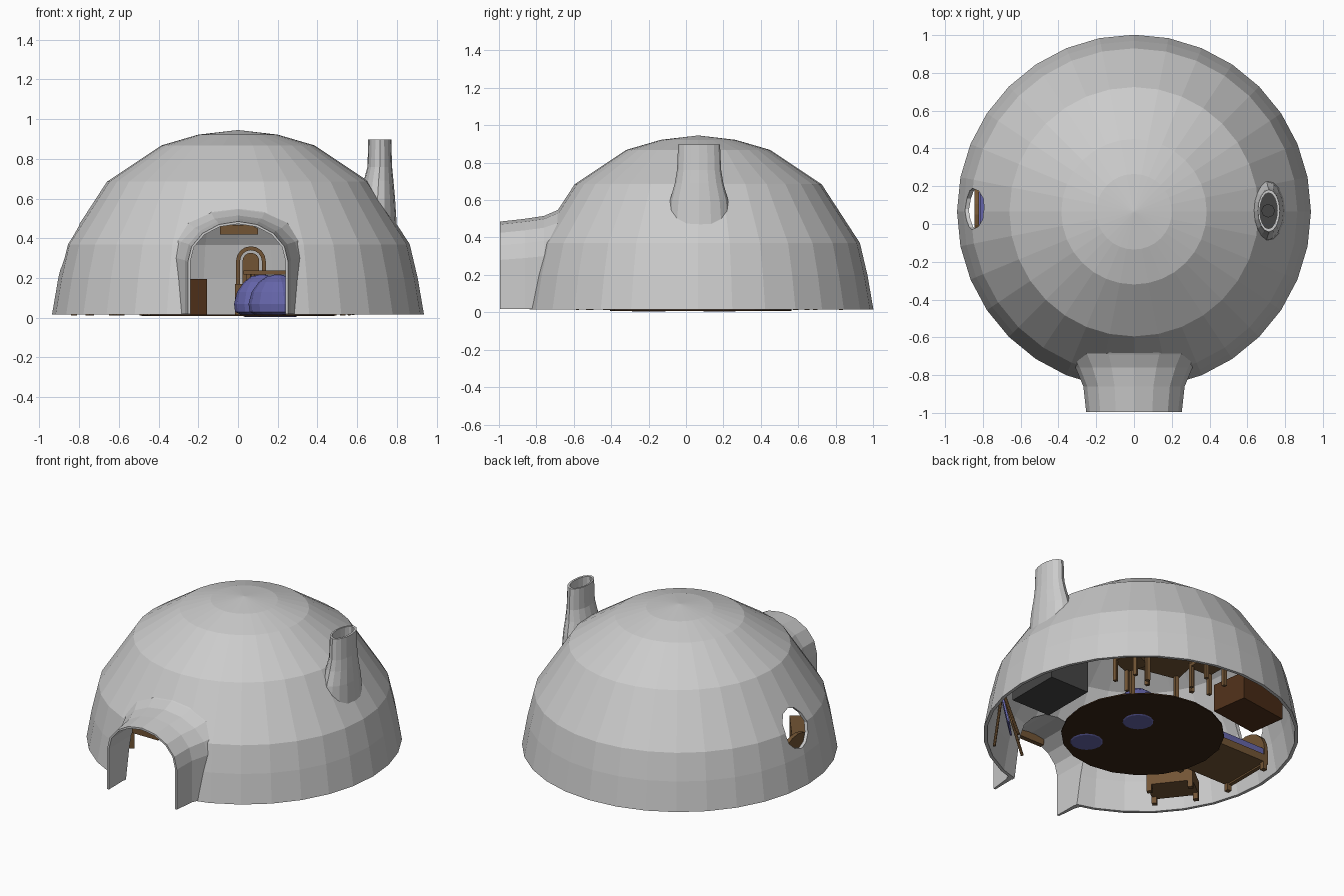
import bpy, bmesh
from math import sin, cos, pi, radians
from mathutils import Matrix, Vector

if "Cube" in bpy.data.objects:
    bpy.data.objects.remove(bpy.data.objects["Cube"])


def material(name, rgb):
    m = bpy.data.materials.new(name)
    m.diffuse_color = (*rgb, 1)
    m.use_nodes = True
    m.node_tree.nodes["Principled BSDF"].inputs["Base Color"].default_value = m.diffuse_color
    return m


WOOD = material("wood", (0.17, 0.09, 0.035))
DARK = material("dark_wood", (0.08, 0.03, 0.01))
RUG = material("rug_brown", (0.04, 0.018, 0.007))
BLUE = material("blue_fabric", (0.13, 0.13, 0.40))
IRON = material("iron", (0.06, 0.06, 0.06))


def finish(name, bm, mat=None):
    bmesh.ops.recalc_face_normals(bm, faces=bm.faces)
    me = bpy.data.meshes.new(name)
    bm.to_mesh(me)
    bm.free()
    ob = bpy.data.objects.new(name, me)
    bpy.context.collection.objects.link(ob)
    if mat:
        me.materials.append(mat)
    return ob


def loft(name, rings, mat=None):
    """Skin a list of equal-length point rings and cap both ends."""
    bm = bmesh.new()
    vs = [[bm.verts.new(p) for p in r] for r in rings]
    n = len(rings[0])
    for a, b in zip(vs, vs[1:]):
        for i in range(n):
            j = (i + 1) % n
            bm.faces.new((a[i], a[j], b[j], b[i]))
    bm.faces.new(vs[0])
    bm.faces.new(vs[-1])
    return finish(name, bm, mat)


def oval(cx, cy, z, rx, ry, n):
    return [(cx + rx * cos(2 * pi * i / n), cy + ry * sin(2 * pi * i / n), z) for i in range(n)]


def arch(y, hw, spring, top, base):
    pts = [(hw, y, base)]
    pts += [(hw * cos(pi * i / 8), y, spring + (top - spring) * sin(pi * i / 8)) for i in range(9)]
    return pts + [(-hw, y, base)]


def place(x, y, deg=0):
    return Matrix.Translation((x, y, 0)) @ Matrix.Rotation(radians(deg), 4, 'Z')


def box(name, frame, c, size, mat):
    bm = bmesh.new()
    bmesh.ops.create_cube(bm, size=1)
    bmesh.ops.transform(bm, matrix=frame @ Matrix.Translation(c) @ Matrix.Diagonal((*size, 1)), verts=bm.verts)
    return finish(name, bm, mat)


def stick(name, a, b, r, mat):
    a, b = Vector(a), Vector(b)
    bm = bmesh.new()
    bmesh.ops.create_cone(bm, cap_ends=True, segments=8, radius1=r, radius2=r, depth=(b - a).length)
    rot = (b - a).to_track_quat('Z', 'Y').to_matrix().to_4x4()
    bmesh.ops.transform(bm, matrix=Matrix.Translation((a + b) / 2) @ rot, verts=bm.verts)
    return finish(name, bm, mat)


def legs(name, frame, w, d, h, t, mat):
    for sx in (-1, 1):
        for sy in (-1, 1):
            box(name, frame, (sx * (w - t) / 2, sy * (d - t) / 2, h / 2 + 0.012), (t, t, h), mat)


def boolean(target, tool, op):
    tool.hide_render = True
    m = target.modifiers.new(op, 'BOOLEAN')
    m.operation, m.solver, m.object = op, 'EXACT', tool
    bpy.context.view_layer.objects.active = target
    bpy.ops.object.modifier_apply(modifier=m.name)
    bpy.data.objects.remove(tool)


# Dome shell: outer solids joined, then hollowed
CY = 0.065
outer = [(0.937, 0.015), (0.905, 0.2), (0.865, 0.37), (0.66, 0.685), (0.385, 0.868), (0.2, 0.922), (0.004, 0.945)]
inner = [(0.92, -0.1), (0.917, 0.015), (0.885, 0.2), (0.843, 0.365), (0.643, 0.667), (0.375, 0.848), (0.19, 0.9), (0.004, 0.922)]
dome = loft("dome_shell", [oval(0, CY, z, r, r, 32) for r, z in outer])
boolean(dome, loft("entry_outer", [
    arch(-0.995, 0.253, 0.28, 0.485, 0.018), arch(-0.86, 0.268, 0.29, 0.5, 0.018),
    arch(-0.76, 0.31, 0.3, 0.515, 0.018), arch(-0.69, 0.35, 0.31, 0.545, 0.018),
    arch(-0.6, 0.36, 0.31, 0.6, 0.018)]), 'UNION')
boolean(dome, loft("chimney_outer", [
    oval(0.7, 0.07, 0.46, 0.1, 0.17, 16), oval(0.703, 0.07, 0.6, 0.088, 0.155, 16),
    oval(0.708, 0.07, 0.69, 0.075, 0.13, 16), oval(0.714, 0.07, 0.76, 0.062, 0.118, 16),
    oval(0.714, 0.07, 0.897, 0.058, 0.112, 16)]), 'UNION')
boolean(dome, loft("dome_inner", [oval(0, CY, z, r, r, 32) for r, z in inner]), 'DIFFERENCE')
boolean(dome, loft("entry_inner", [
    arch(-1.1, 0.238, 0.285, 0.472, -0.1), arch(-0.55, 0.245, 0.285, 0.474, -0.1)]), 'DIFFERENCE')
boolean(dome, loft("chimney_inner", [
    oval(0.705, 0.07, 0.42, 0.06, 0.1, 16), oval(0.714, 0.07, 1.0, 0.043, 0.094, 16)]), 'DIFFERENCE')
boolean(dome, loft("window_cutter", [
    [(x, 0.08 + 0.11 * cos(2 * pi * i / 12), 0.36 + 0.118 * sin(2 * pi * i / 12)) for i in range(12)]
    for x in (-1.1, -0.7)]), 'DIFFERENCE')

# Door sign
loft("door_sign", [[(-0.09, y, 0.46), (-0.09, y, 0.42), (0.1, y, 0.42), (0.1, y, 0.45), (0.06, y, 0.468), (-0.05, y, 0.468)]
                   for y in (-0.97, -0.94)], WOOD)

# Round rug
loft("rug", [oval(0, 0.08, z, 0.485, 0.485, 20) for z in (0.008, 0.016)], RUG)

# Bean bags, flattened at the floor
for name, x, y, s in (("bean_bag_front", 0.2, -0.2, 1.05), ("bean_bag_back", 0.12, 0.18, 1.0)):
    prof = [(0.085, 0.004), (0.135, 0.03), (0.14, 0.07), (0.125, 0.13), (0.09, 0.18), (0.05, 0.21), (0.01, 0.218)]
    loft(name, [oval(x, y, z, r * s, r * s, 14) for r, z in prof], BLUE)

# Stove under the chimney, with pipe
box("stove", place(0.7, 0.06), (0, 0, 0.13), (0.28, 0.36, 0.22), IRON)
stick("stove_pipe", (0.71, 0.07, 0.2), (0.71, 0.07, 0.8), 0.036, IRON)

# Bed along the left wall
bed = place(-0.64, 0.05)
box("bed_frame", bed, (0, 0, 0.085), (0.4, 0.36, 0.05), WOOD)
box("mattress", bed, (0.01, 0, 0.13), (0.38, 0.34, 0.05), BLUE)
box("pillow", bed, (-0.13, 0, 0.165), (0.09, 0.22, 0.03), BLUE)
legs("bed_leg", bed, 0.4, 0.36, 0.06, 0.03, WOOD)
loft("headboard", [[(x, 0.05 + 0.18 * cos(pi * i / 10), 0.14 + 0.17 * sin(pi * i / 10)) for i in range(11)]
                   + [(x, -0.13, 0.05), (x, 0.23, 0.05)] for x in (-0.845, -0.82)], WOOD)

# Bench by the front left wall
bench = place(-0.61, -0.37, 128)
box("bench_top", bench, (0, 0, 0.1), (0.28, 0.18, 0.09), WOOD)
legs("bench_leg", bench, 0.28, 0.18, 0.06, 0.03, WOOD)

# Dark cabinet with a raised back
cab = place(-0.34, 0.65, 8)
box("cabinet_base", cab, (0, 0, 0.105), (0.34, 0.24, 0.18), DARK)
box("cabinet_back", cab, (-0.04, 0.05, 0.255), (0.26, 0.12, 0.13), DARK)

# Chair with an arched back, and a second chair beside the table
def chair(name, frame):
    box(name + "_seat", frame, (0, 0, 0.16), (0.16, 0.16, 0.022), WOOD)
    legs(name + "_leg", frame, 0.16, 0.16, 0.145, 0.022, WOOD)

    def ring(y, s):
        return [(s * cos(pi * i / 8), y, 0.285 + s * sin(pi * i / 8)) for i in range(9)] + [(-s, y, 0.16), (s, y, 0.16)]
    back = loft(name + "_back", [ring(0.06, 0.075), ring(0.08, 0.075)], WOOD)
    boolean(back, loft("back_hole", [ring(0.0, 0.055), ring(0.2, 0.055)]), 'DIFFERENCE')
    back.matrix_world = frame
    panel = loft(name + "_panel", [ring(0.065, 0.042), ring(0.075, 0.042)], WOOD)
    panel.matrix_world = frame


chair("back_chair", place(0.065, 0.76))
chair("side_chair", place(0.44, 0.5, -70))

# Table
table = place(0.22, 0.52, -12)
box("table_top", table, (0, 0, 0.228), (0.34, 0.24, 0.022), WOOD)
legs("table_leg", table, 0.32, 0.22, 0.205, 0.024, WOOD)

# Easel with a blue board beside the door
apex = (0.55, -0.56, 0.39)
for foot in ((0.38, -0.58, 0.015), (0.56, -0.4, 0.015), (0.58, -0.6, 0.015)):
    stick("easel_leg", foot, apex, 0.009, WOOD)
box("easel_board", place(0.5, -0.51, 45) @ Matrix.Rotation(radians(12), 4, 'X'), (0, 0, 0.23), (0.17, 0.012, 0.2), BLUE)
